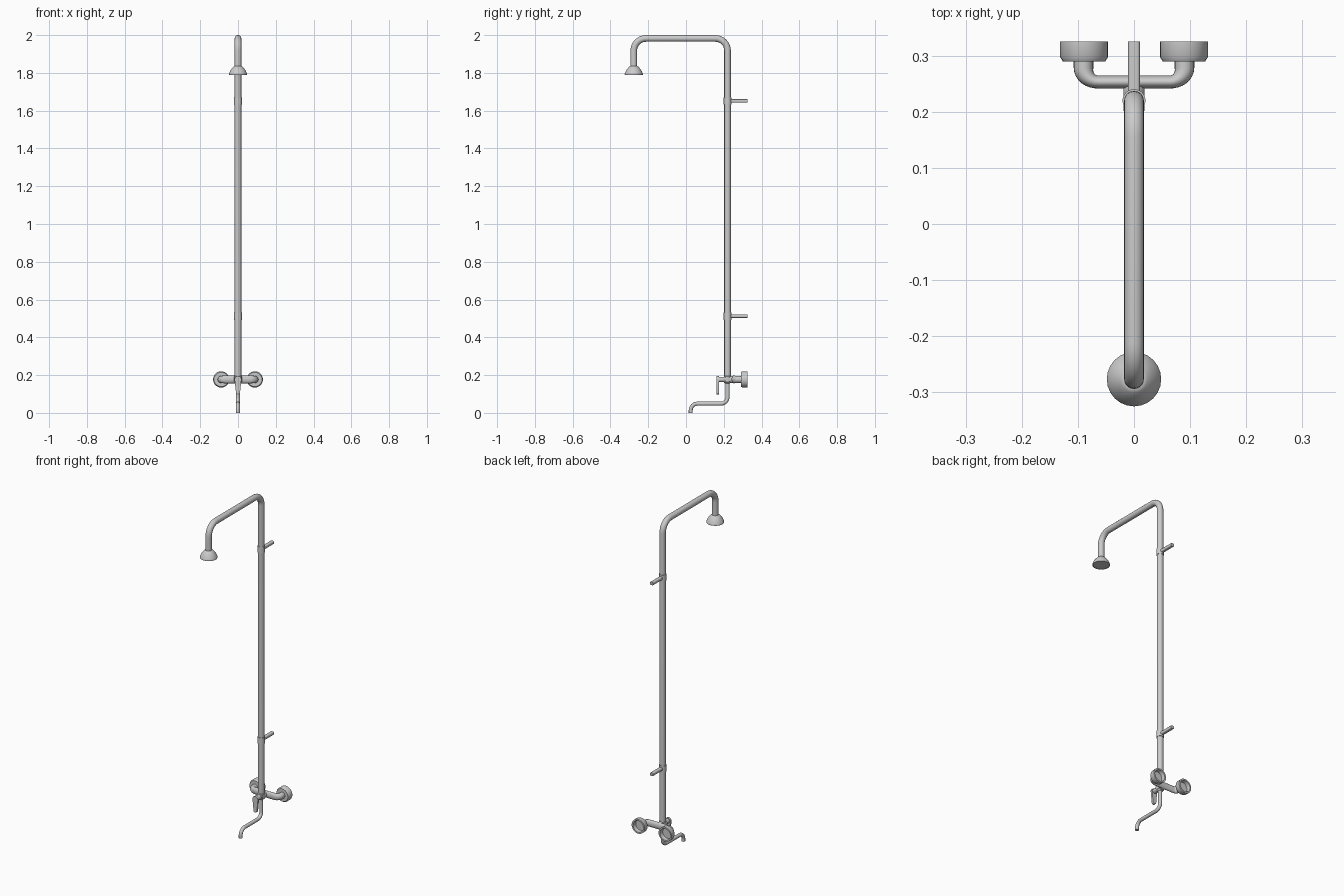
import bpy, bmesh, math
from mathutils import Vector

if "Cube" in bpy.data.objects:
    bpy.data.objects.remove(bpy.data.objects["Cube"])

RY, HY, MZ = 0.220, -0.2765, 0.177   # riser y, head y, mixer height


def finish(name, bm, angle=35):
    bmesh.ops.remove_doubles(bm, verts=bm.verts, dist=1e-5)
    bmesh.ops.recalc_face_normals(bm, faces=bm.faces)
    me = bpy.data.meshes.new(name)
    bm.to_mesh(me)
    bm.free()
    ob = bpy.data.objects.new(name, me)
    bpy.context.collection.objects.link(ob)
    bpy.ops.object.select_all(action='DESELECT')
    ob.select_set(True)
    bpy.context.view_layer.objects.active = ob
    bpy.ops.object.shade_smooth_by_angle(angle=math.radians(angle))
    return ob


def skin(bm, rings, caps=True):
    for a, b in zip(rings, rings[1:]):
        n = len(a)
        for i in range(n):
            bm.faces.new((a[i], a[(i + 1) % n], b[(i + 1) % n], b[i]))
    if caps:
        bm.faces.new(rings[0])
        bm.faces.new(rings[-1])


def fillet(points, radius, steps=8):
    """Round the right-angle corners of a path."""
    p = [Vector(q) for q in points]
    out = [p[0]]
    for a, b, c in zip(p, p[1:], p[2:]):
        u, v = (a - b).normalized(), (c - b).normalized()
        centre = b + (u + v) * radius
        for i in range(steps + 1):
            t = math.pi / 2 * i / steps
            out.append(centre - v * radius * math.cos(t) - u * radius * math.sin(t))
    return out + [p[-1]]


def sweep(name, path, normal, radius, sides=20):
    """Planar pipe; radius(tangent) gives the in-plane and normal radii."""
    bm = bmesh.new()
    normal = Vector(normal)
    rings = []
    for i, p in enumerate(path):
        t = (path[min(i + 1, len(path) - 1)] - path[max(i - 1, 0)]).normalized()
        side = normal.cross(t)
        a, b = radius(t)
        rings.append([bm.verts.new(p + side * a * math.cos(k) + normal * b * math.sin(k))
                      for k in (2 * math.pi * j / sides for j in range(sides))])
    skin(bm, rings)
    return finish(name, bm)


def lathe(name, profile, origin, axis='Z', sides=24):
    """Revolve (radius, height) pairs about an axis through origin."""
    bm = bmesh.new()
    rings = []
    for r, h in profile:
        ring = []
        for j in range(sides):
            k = 2 * math.pi * j / sides
            c, s = r * math.cos(k), r * math.sin(k)
            co = Vector((c, s, h)) if axis == 'Z' else Vector((c, h, s))
            ring.append(bm.verts.new(co + Vector(origin)))
        rings.append(ring)
    skin(bm, rings)
    return finish(name, bm)


def round_radius(r):
    return lambda t: (r, r)


# Riser with overhead arm
riser = fillet([(0, RY, MZ), (0, RY, 1.9825), (0, HY, 1.9825), (0, HY, 1.82)], 0.065)
sweep("riser_pipe", riser, (1, 0, 0), round_radius(0.0175))

# Shower head
lathe("shower_head", [(0.019, 1.836), (0.024, 1.833), (0.032, 1.824), (0.041, 1.812),
                      (0.047, 1.798), (0.0485, 1.794), (0.0475, 1.790), (0.044, 1.790),
                      (0.043, 1.792)], (0, HY, 0))

# Wall brackets: collar and bar
for label, z in (("upper", 1.652), ("lower", 0.512)):
    lathe(label + "_bracket_collar", [(0.0175, -0.019), (0.0205, -0.019),
                                      (0.0205, 0.019), (0.0175, 0.019)], (0, RY, z))
    bm = bmesh.new()
    bmesh.ops.create_cube(bm, size=1)
    bmesh.ops.scale(bm, vec=(0.021, 0.095, 0.018), verts=bm.verts)
    edges = [e for e in bm.edges if abs(e.verts[0].co.y - e.verts[1].co.y) > 0.05]
    bmesh.ops.bevel(bm, geom=edges, offset=0.005, segments=3, affect='EDGES', profile=0.5)
    bmesh.ops.translate(bm, vec=(0, 0.2775, z), verts=bm.verts)
    finish(label + "_bracket_bar", bm)

# Mixer cross pipe, flattened along its straight middle
cross = fillet([(-0.09, 0.303, MZ), (-0.09, 0.253, MZ), (0.09, 0.253, MZ), (0.09, 0.303, MZ)], 0.026)
sweep("mixer_cross_pipe", cross, (0, 0, 1),
      lambda t: (0.0175 - 0.006 * t.x ** 2, 0.0185 + 0.002 * t.x ** 2))

# Wall flanges, hollow at the back
for label, s in (("left", -1), ("right", 1)):
    lathe(label + "_wall_flange", [(0.016, 0.290), (0.038, 0.290), (0.043, 0.298), (0.043, 0.325),
                                   (0.034, 0.325), (0.031, 0.303), (0.0, 0.303)],
          (s * 0.089, 0, MZ), 'Y')

# Mixer body and collar
lathe("mixer_body", [(0.014, 0.172), (0.014, 0.200), (0.019, 0.202), (0.019, 0.255)], (0, 0, MZ), 'Y')
lathe("mixer_collar", [(0.0175, 0.194), (0.0200, 0.192), (0.0200, 0.164), (0.012, 0.156)], (0, RY, 0))

# Lever handle: flat tapering plate with rounded ends
bm = bmesh.new()
outline = []
for r, z, start in ((0.018, MZ, 0), (0.011, 0.109, math.pi)):
    for i in range(13):
        k = start + math.pi * i / 12
        outline.append((r * math.cos(k), z + r * math.sin(k)))
skin(bm, [[bm.verts.new((x, y, z)) for x, z in outline] for y in (0.162, 0.174)])
finish("lever_handle", bm)

# Lower spout
spout = fillet([(0, RY, MZ), (0, RY, 0.049), (0, 0.025, 0.049), (0, 0.025, 0.0)], 0.035)
sweep("spout_pipe", spout, (1, 0, 0), round_radius(0.0105))
